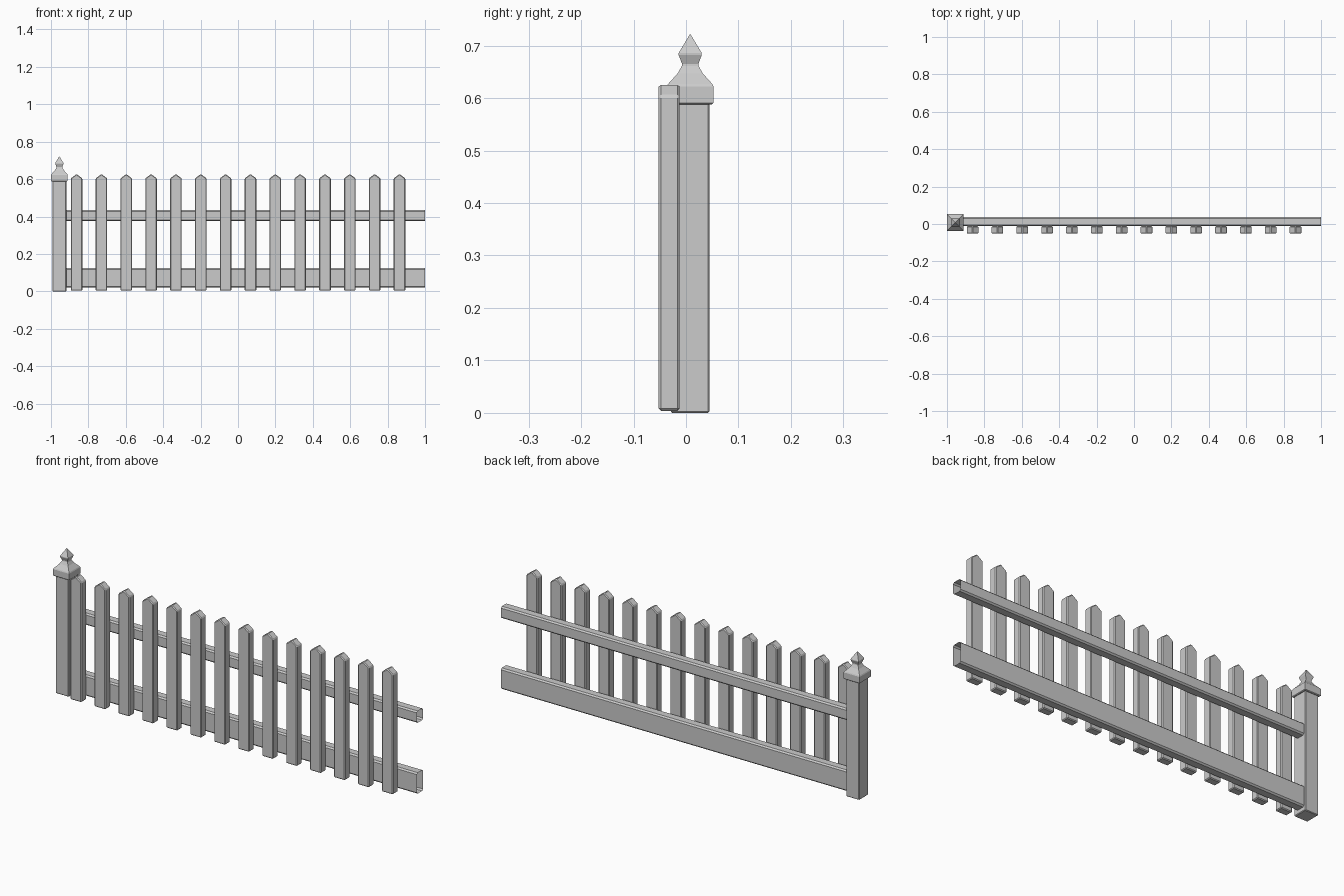
import bpy, bmesh
from mathutils import Vector

if "Cube" in bpy.data.objects:
    bpy.data.objects.remove(bpy.data.objects["Cube"])

POST_X, POST_Y = -0.955, 0.008


def make_object(name, bm, bevel=0.0):
    bmesh.ops.recalc_face_normals(bm, faces=bm.faces)
    mesh = bpy.data.meshes.new(name)
    bm.to_mesh(mesh)
    bm.free()
    obj = bpy.data.objects.new(name, mesh)
    bpy.context.collection.objects.link(obj)
    if bevel:
        mod = obj.modifiers.new("edge_chamfer", 'BEVEL')
        mod.width = bevel
        mod.segments = 1
        mod.limit_method = 'ANGLE'
    return obj


def extrude_outline(name, points, direction, caps=True, bevel=0.0):
    """Sweep a closed outline along a straight direction."""
    bm = bmesh.new()
    a = [bm.verts.new(p) for p in points]
    b = [bm.verts.new(Vector(p) + Vector(direction)) for p in points]
    n = len(points)
    for i in range(n):
        j = (i + 1) % n
        bm.faces.new((a[i], a[j], b[j], b[i]))
    if caps:
        bm.faces.new(a[::-1])
        bm.faces.new(b)
    return make_object(name, bm, bevel)


def square_stack(name, profile, bevel=0.0):
    """Loft square rings of (half width, height) around the post axis."""
    bm = bmesh.new()
    rings = []
    for h, z in profile:
        rings.append([bm.verts.new((POST_X + sx * h, POST_Y + sy * h, z))
                      for sx, sy in ((-1, -1), (1, -1), (1, 1), (-1, 1))])
    for low, high in zip(rings, rings[1:]):
        for i in range(4):
            j = (i + 1) % 4
            bm.faces.new((low[i], low[j], high[j], high[i]))
    bm.faces.new(rings[0][::-1])
    bm.faces.new(rings[-1])
    return make_object(name, bm, bevel)


# Post and its turned-style square finial
square_stack("post", [(0.037, 0.0), (0.037, 0.595)], 0.003)
square_stack("post_cap", [
    (0.041, 0.588), (0.0445, 0.591), (0.0445, 0.622), (0.042, 0.627),
    (0.024, 0.647), (0.016, 0.661), (0.0155, 0.665), (0.022, 0.682),
    (0.022, 0.686), (0.001, 0.721)])


# Hollow, open-ended rails with chamfered edges
def rail(name, z0, z1, y0=-0.012, y1=0.037, c=0.007):
    x = -0.93
    outline = [(x, y0 + c, z0), (x, y1 - c, z0), (x, y1, z0 + c), (x, y1, z1 - c),
               (x, y1 - c, z1), (x, y0 + c, z1), (x, y0, z1 - c), (x, y0, z0 + c)]
    extrude_outline(name, outline, (1.0 - x, 0, 0), caps=False)


rail("lower_rail", 0.02, 0.125)
rail("upper_rail", 0.375, 0.434)

# Pointed pickets along the front
for k in range(14):
    cx = -0.863 + k * 0.1328
    w, y = 0.031, -0.052
    outline = [(cx - w, y, 0.004), (cx + w, y, 0.004), (cx + w, y, 0.604),
               (cx, y, 0.627), (cx - w, y, 0.604)]
    extrude_outline(f"picket_{k + 1}", outline, (0, 0.04, 0), bevel=0.004)
